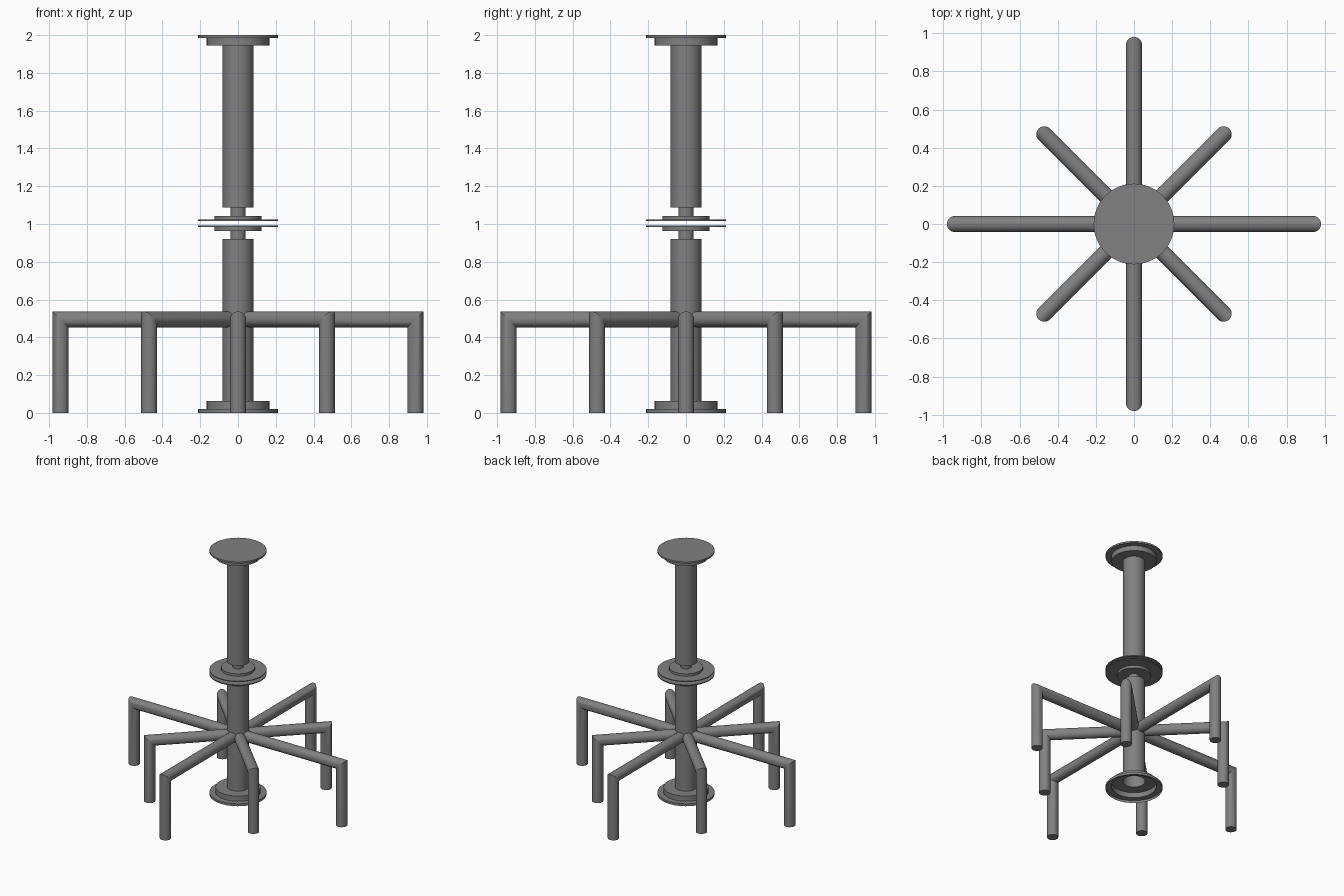
import bpy, bmesh
from math import cos, sin, pi, radians
from mathutils import Matrix

cube = bpy.data.objects.get("Cube")
if cube:
    bpy.data.objects.remove(cube)

SIDES = 32

# single grey metal colour
steel = bpy.data.materials.new("grey_steel")
steel.use_nodes = True
GREY = (0.22, 0.22, 0.22, 1)
steel.diffuse_color = GREY
steel.node_tree.nodes["Principled BSDF"].inputs["Base Color"].default_value = GREY


def tube_skin(name, rings, cap_first=False, cap_last=False):
    """Skin a list of point rings into one smooth object."""
    bm = bmesh.new()
    loops = [[bm.verts.new(p) for p in ring] for ring in rings]
    for low, high in zip(loops, loops[1:]):
        for i in range(SIDES):
            j = (i + 1) % SIDES
            bm.faces.new((low[i], low[j], high[j], high[i]))
    if cap_first:
        bm.faces.new(loops[0][::-1])
    if cap_last:
        bm.faces.new(loops[-1])
    mesh = bpy.data.meshes.new(name)
    bm.to_mesh(mesh)
    bm.free()
    mesh.materials.append(steel)
    obj = bpy.data.objects.new(name, mesh)
    bpy.context.collection.objects.link(obj)
    bpy.ops.object.select_all(action="DESELECT")
    obj.select_set(True)
    bpy.context.view_layer.objects.active = obj
    bpy.ops.object.shade_smooth_by_angle(angle=radians(35))
    return obj


ANGLES = [2 * pi * i / SIDES for i in range(SIDES)]


def lathe(name, profile, **caps):
    rings = [[(r * cos(a), r * sin(a), z) for a in ANGLES] for r, z in profile]
    return tube_skin(name, rings, **caps)


FLANGE, COLLAR, POST, NECK, HUB = 0.212, 0.167, 0.082, 0.04, 0.125

# lower post: hollow stepped base, shaft, neck and coupling plate
lathe("lower_post", [
    (FLANGE, 0), (FLANGE, 0.02), (COLLAR, 0.02), (COLLAR, 0.062),
    (POST, 0.062), (POST, 0.92), (NECK, 0.92), (NECK, 0.964),
    (HUB, 0.964), (HUB, 0.985), (FLANGE, 0.985), (FLANGE, 0.993),
], cap_last=True)

# upper post: coupling plate, neck, shaft and top plate
lathe("upper_post", [
    (FLANGE, 1.016), (FLANGE, 1.023), (HUB, 1.023), (HUB, 1.043),
    (NECK, 1.043), (NECK, 1.087), (POST, 1.087), (POST, 1.945),
    (COLLAR, 1.945), (COLLAR, 1.986), (FLANGE, 1.986), (FLANGE, 2.0),
], cap_first=True, cap_last=True)

# eight mitred pipe legs, alternately long and short
PIPE, HEIGHT = 0.042, 0.495
for k in range(8):
    reach = 0.665 if k % 2 else 0.939
    foot, elbow, inner = [], [], []
    for a in ANGLES:
        c, s = PIPE * cos(a), PIPE * sin(a)
        foot.append((reach + c, s, 0))
        elbow.append((reach + c, s, HEIGHT + c))
        inner.append((0, s, HEIGHT + c))
    leg = tube_skin(f"pipe_leg_{k + 1}", [foot, elbow, inner], cap_first=True)
    leg.data.transform(Matrix.Rotation(k * pi / 4, 4, "Z"))
